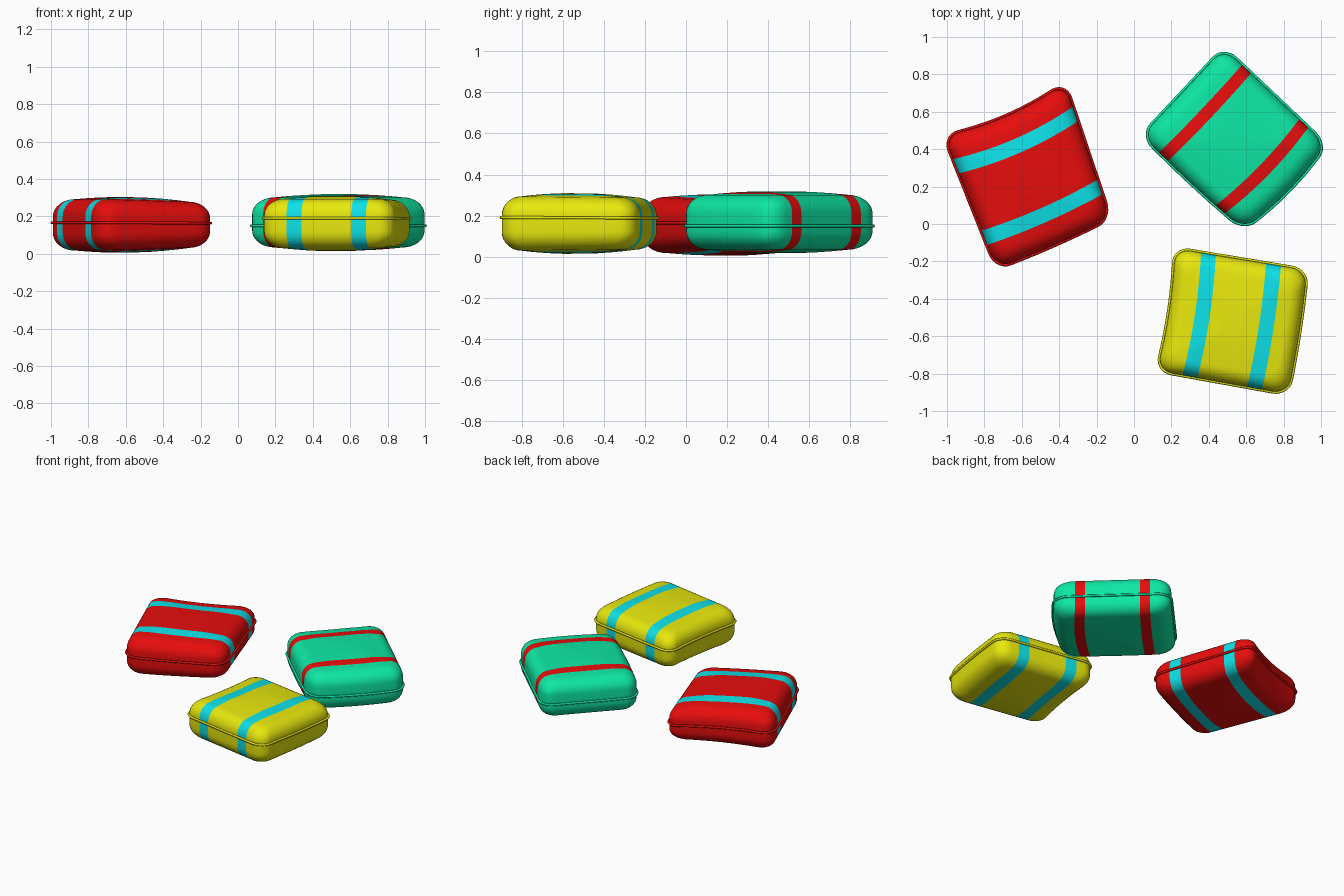
import bpy, bmesh, math
from mathutils import Vector

if "Cube" in bpy.data.objects:
    bpy.data.objects.remove(bpy.data.objects["Cube"])


def material(name, col):
    m = bpy.data.materials.new(name)
    m.diffuse_color = (*col, 1)
    m.use_nodes = True
    m.node_tree.nodes["Principled BSDF"].inputs["Base Color"].default_value = m.diffuse_color
    return m


RED = material("red", (0.80, 0.004, 0.004))
CYAN = material("cyan", (0.004, 0.75, 0.80))
YELLOW = material("yellow", (0.80, 0.80, 0.004))
GREEN = material("green", (0.004, 0.80, 0.37))


def outline(r=0.24, sides=12, arc=7):
    """Rounded unit square, counter-clockwise."""
    pts = []
    for k in range(4):
        a0 = k * math.pi / 2
        cx, cy = [(1, 1), (-1, 1), (-1, -1), (1, -1)][k]
        for i in range(arc + 1):
            a = a0 + math.pi / 2 * i / arc
            pts.append(Vector((cx * (1 - r) + r * math.cos(a),
                               cy * (1 - r) + r * math.sin(a))))
        tangent = Vector((-math.cos(a0), -math.sin(a0)))
        start = pts[-1].copy()
        for i in range(1, sides):
            pts.append(start + tangent * (2 * (1 - r) * i / sides))
    return pts


def make_warp(corners, bows, taper, mid):
    """Maps the unit square to a bowed quadrilateral."""
    a, b, c, d = [Vector(p) for p in corners]
    centre = (a + b + c + d) / 4
    out = [((p + q) / 2 - centre).normalized()
           for p, q in ((a, b), (b, c), (c, d), (d, a))]

    def warp(u, v, z):
        p = ((1 - u) * (1 - v) * a + (1 + u) * (1 - v) * b
             + (1 + u) * (1 + v) * c + (1 - u) * (1 + v) * d) / 4
        fu, fv = max(0, 1 - u * u), max(0, 1 - v * v)
        weights = (fu * (1 - v), fv * (1 + u), fu * (1 + v), fv * (1 - u))
        for n, bow, w in zip(out, bows, weights):
            p = p + n * bow * w / 2
        return Vector((p.x, p.y, mid + (z - mid) * (1 + taper * v)))
    return warp


def profile(z0, z1):
    """Rings from bottom to top as (scale, height)."""
    inset, crown, side = 0.26, 0.018, 0.975
    half = []
    for s in (0.2, 0.4, 0.58):
        half.append((s, crown * (s / 0.72) ** 2))
    for i in range(9):
        t = math.pi / 2 * i / 8
        half.append((side - inset * (1 - math.sin(t)),
                     crown + 0.09 * (1 - math.cos(t))))
    return [(s, z0 + h) for s, h in half] + [(s, z1 - h) for s, h in reversed(half)]


def cushion(name, corners, bows, taper, z0, z1, seam, stripe, base, accent):
    warp = make_warp(corners, bows, taper, (z0 + z1) / 2)
    plan = outline()
    n = len(plan)
    bm = bmesh.new()

    # padded body, built as stacked rings
    rings = [[bm.verts.new((p.x * s, p.y * s, z)) for p in plan]
             for s, z in profile(z0, z1)]
    for lo, hi in zip(rings, rings[1:]):
        for i in range(n):
            j = (i + 1) % n
            bm.faces.new((lo[i], lo[j], hi[j], hi[i]))
    bm.faces.new(list(reversed(rings[0])))
    bm.faces.new(rings[-1])

    # stripes wrapping right round the body
    for u in stripe:
        for sgn in (-1, 1):
            bmesh.ops.bisect_plane(bm, geom=bm.verts[:] + bm.edges[:] + bm.faces[:],
                                   plane_co=(sgn * u, 0, 0), plane_no=(1, 0, 0),
                                   dist=1e-5)
    for f in bm.faces:
        f.smooth = True
        if stripe[0] < abs(f.calc_center_median().x) < stripe[1]:
            f.material_index = 1
    for v in bm.verts:
        v.co = warp(*v.co)
    me = bpy.data.meshes.new(name)
    bm.to_mesh(me)
    bm.free()
    me.materials.append(base)
    me.materials.append(accent)
    bpy.context.collection.objects.link(bpy.data.objects.new(name, me))

    # piping along the seam
    cu = bpy.data.curves.new(name + "_piping", 'CURVE')
    cu.dimensions = '3D'
    cu.bevel_depth = 0.008
    cu.bevel_resolution = 1
    sp = cu.splines.new('POLY')
    sp.points.add(n - 1)
    for pt, p in zip(sp.points, plan):
        pt.co = (*warp(p.x * 0.985, p.y * 0.985, seam), 1)
    sp.use_cyclic_u = True
    cu.materials.append(base)
    bpy.context.collection.objects.link(bpy.data.objects.new(name + "_piping", cu))


cushion("red_cushion",
        [(-1.03, 0.48), (-0.74, -0.25), (-0.115, 0.025), (-0.365, 0.77)],
        (0, 0.01, 0, -0.04), -0.08, 0.007, 0.303, 0.165, (0.42, 0.63), RED, CYAN)
cushion("yellow_cushion",
        [(0.11, -0.79), (0.83, -0.92), (0.935, -0.24), (0.21, -0.12)],
        (0, 0.01, 0, -0.02), -0.03, 0.014, 0.31, 0.19, (0.37, 0.59), YELLOW, CYAN)
cushion("green_cushion",
        [(0.03, 0.475), (0.585, -0.04), (1.04, 0.425), (0.48, 0.955)],
        (0.01, 0.03, 0, 0), 0, 0.016, 0.32, 0.15, (0.46, 0.63), GREEN, RED)
